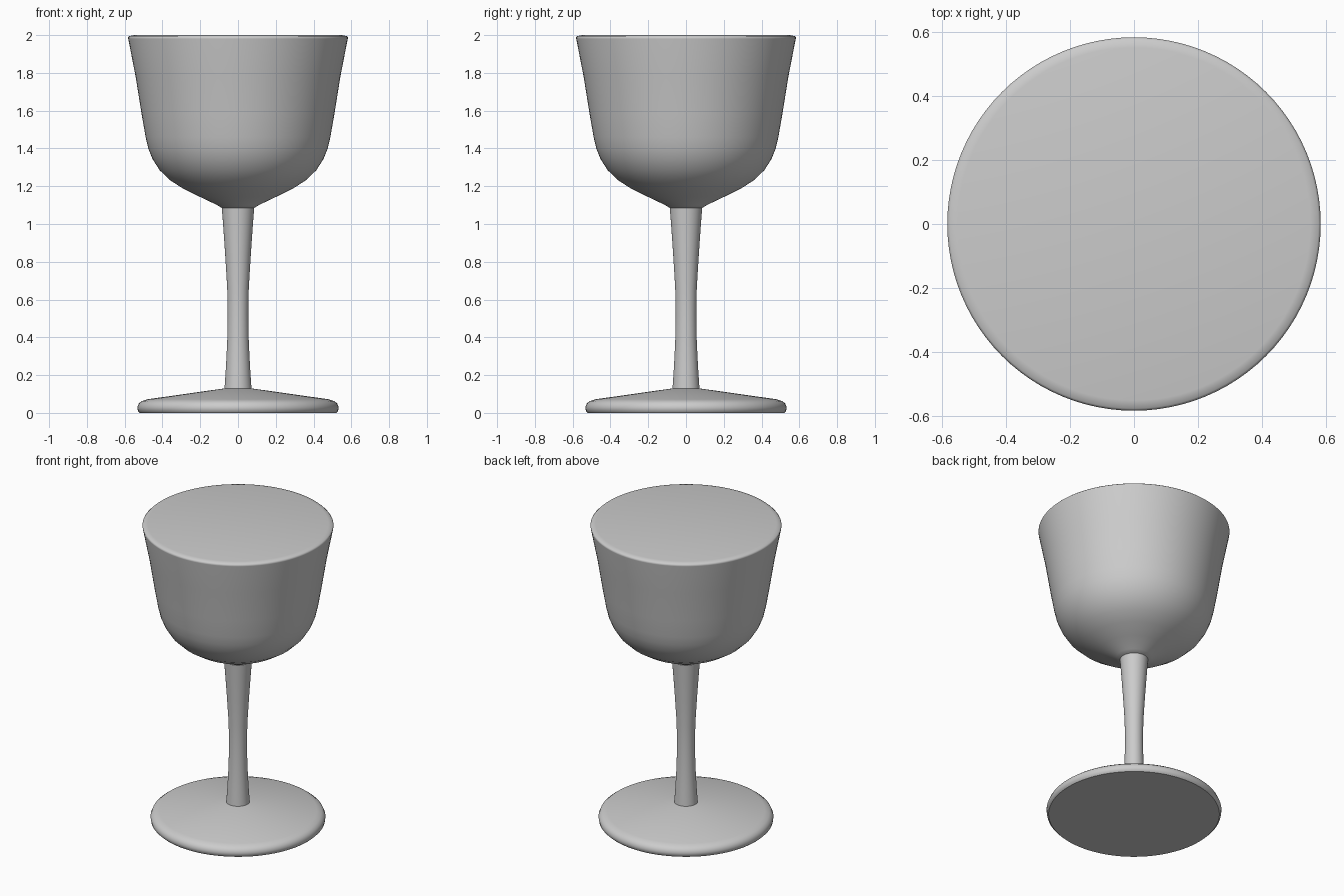
import bpy
import bmesh
from math import radians, tau

cube = bpy.data.objects.get("Cube")
if cube:
    bpy.data.objects.remove(cube)

# One plain grey for the whole goblet
grey = bpy.data.materials.new("plain_grey")
grey.use_nodes = True
grey.diffuse_color = (0.6, 0.6, 0.6, 1)
grey.node_tree.nodes["Principled BSDF"].inputs["Base Color"].default_value = (0.6, 0.6, 0.6, 1)


def lathe(name, profile, sharp_angle, segments=96):
    """Spin a (radius, height) profile about the z axis."""
    bm = bmesh.new()
    verts = [bm.verts.new((r, 0, z)) for r, z in profile]
    edges = [bm.edges.new(pair) for pair in zip(verts, verts[1:])]
    bmesh.ops.spin(bm, geom=verts + edges, cent=(0, 0, 0), axis=(0, 0, 1),
                   angle=tau, steps=segments, use_duplicate=False)
    bmesh.ops.remove_doubles(bm, verts=bm.verts, dist=0.0002)
    bmesh.ops.recalc_face_normals(bm, faces=bm.faces)
    mesh = bpy.data.meshes.new(name)
    bm.to_mesh(mesh)
    bm.free()
    mesh.materials.append(grey)
    obj = bpy.data.objects.new(name, mesh)
    bpy.context.collection.objects.link(obj)
    bpy.ops.object.select_all(action='DESELECT')
    obj.select_set(True)
    bpy.context.view_layer.objects.active = obj
    bpy.ops.object.shade_smooth_by_angle(angle=radians(sharp_angle))
    return obj


# Foot: flat underside, rounded edge, shallow cone on top
lathe("foot", [(0, 0), (0.52, 0), (0.53, 0.01), (0.533, 0.03), (0.525, 0.05),
               (0.508, 0.063), (0.48, 0.072), (0.07, 0.13), (0, 0.13)], 40)

# Stem: narrow waist, flared to both ends
lathe("stem", [(0, 0.12), (0.072, 0.12), (0.064, 0.24), (0.057, 0.38), (0.055, 0.52),
               (0.057, 0.66), (0.068, 0.84), (0.079, 1.0), (0.086, 1.09), (0, 1.09)], 40)

# Bowl: rounded underside, flared wall, closed flat top with a soft rim
lathe("bowl", [(0, 1.085), (0.086, 1.085), (0.11, 1.1), (0.2, 1.143), (0.29, 1.187),
               (0.36, 1.232), (0.415, 1.285), (0.453, 1.345), (0.475, 1.4),
               (0.489, 1.46), (0.51, 1.58), (0.542, 1.78), (0.581, 1.98),
               (0.582, 1.988), (0.575, 1.995), (0.55, 2.0), (0, 2.0)], 55)
